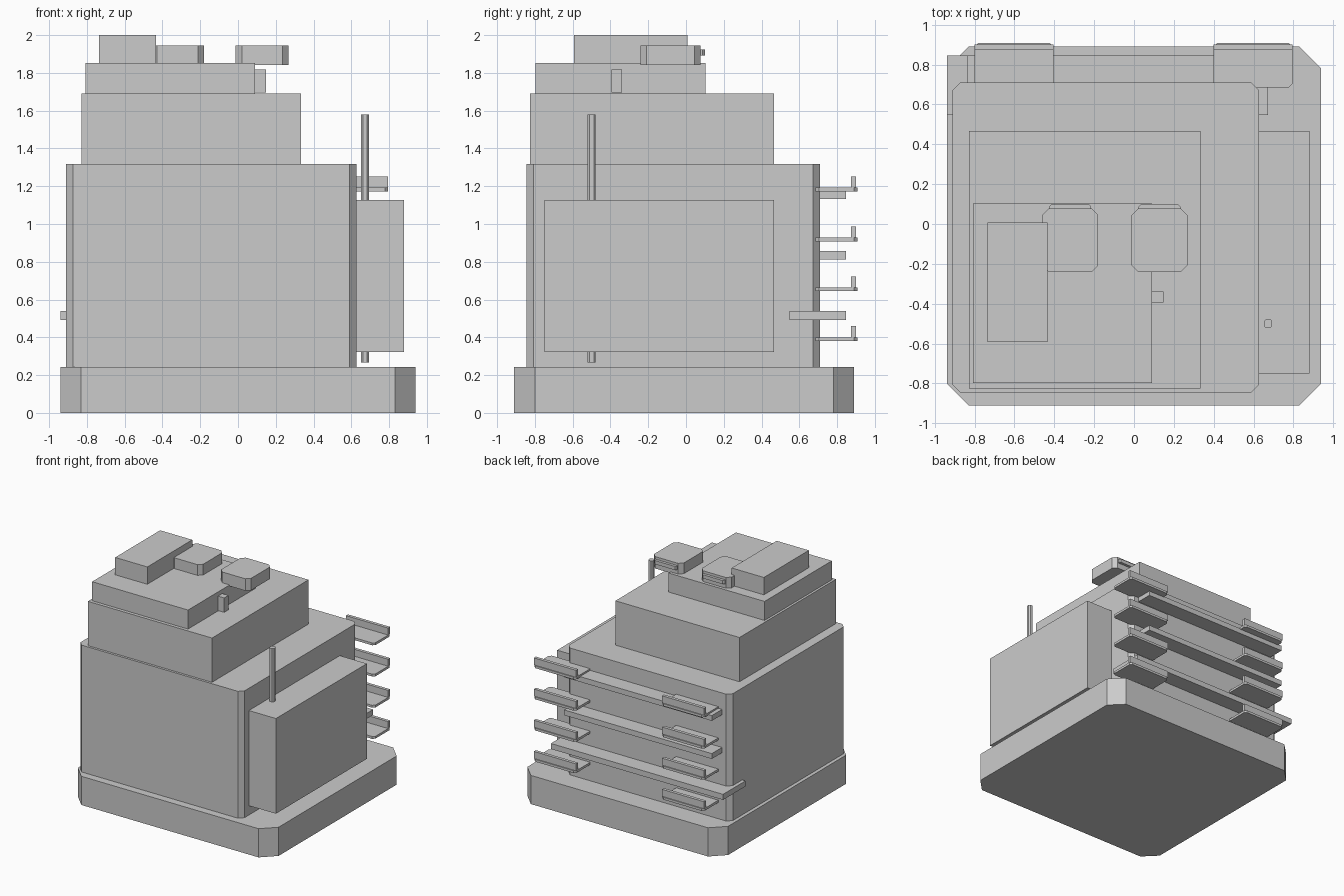
import bpy

cube = bpy.data.objects.get("Cube")
if cube:
    bpy.data.objects.remove(cube, do_unlink=True)

grey = bpy.data.materials.new("plain grey")
grey.use_nodes = True
colour = (0.6, 0.6, 0.6, 1)
grey.diffuse_color = colour
grey.node_tree.nodes["Principled BSDF"].inputs["Base Color"].default_value = colour


def block(name, x, y, z, cut=0.0, corners="all"):
    """Upright block from ranges, with optional cut corners (all or back only)."""
    (x0, x1), (y0, y1), (z0, z1) = x, y, z
    c = cut
    if not c:
        plan = [(x0, y0), (x1, y0), (x1, y1), (x0, y1)]
    else:
        back = [(x1, y1 - c), (x1 - c, y1), (x0 + c, y1), (x0, y1 - c)]
        front = [(x0, y0), (x1, y0)]
        if corners == "all":
            front = [(x0, y0 + c), (x0 + c, y0), (x1 - c, y0), (x1, y0 + c)]
        plan = front + back
    n = len(plan)
    verts = [(px, py, h) for h in (z0, z1) for px, py in plan]
    faces = [tuple(reversed(range(n))), tuple(range(n, 2 * n))]
    faces += [(i, (i + 1) % n, n + (i + 1) % n, n + i) for i in range(n)]
    mesh = bpy.data.meshes.new(name)
    mesh.from_pydata(verts, [], faces)
    mesh.materials.append(grey)
    obj = bpy.data.objects.new(name, mesh)
    bpy.context.collection.objects.link(obj)
    return obj


# Stacked tower
block("base", (-0.94, 0.94), (-0.91, 0.89), (0, 0.243), 0.11)
block("main_body", (-0.91, 0.627), (-0.845, 0.71), (0.243, 1.317), 0.037)
block("upper_tier", (-0.828, 0.334), (-0.825, 0.467), (1.317, 1.692))
block("top_tier", (-0.808, 0.09), (-0.797, 0.103), (1.692, 1.853))
block("roof_box", (-0.735, -0.434), (-0.593, 0.008), (1.853, 2.0))

# Side cabinet and its pole
block("side_cabinet", (0.627, 0.88), (-0.75, 0.467), (0.322, 1.128))
block("pole", (0.652, 0.694), (-0.522, -0.478), (0.267, 1.58), 0.01)
block("roof_bracket", (0.09, 0.147), (-0.395, -0.338), (1.695, 1.817))

# Roof pods with a small tab at the back
for side, left in (("right", -0.46), ("left", -0.012)):
    block(f"pod_{side}", (left, left + 0.28), (-0.24, 0.077), (1.843, 1.944), 0.032)
    block(f"pod_tab_{side}", (left + 0.035, left + 0.245), (0.07, 0.1),
          (1.892, 1.923), 0.012, "back")

# Rails across the back; the lowest wraps round both sides
for i, z in enumerate((1.133, 0.811)):
    block(f"back_rail_{i + 1}", (-0.835, 0.55), (0.7, 0.847), (z, z + 0.045))
block("wrap_rail", (-0.94, 0.672), (0.547, 0.847), (0.492, 0.539))

# Two columns of lipped trays
for side, left in (("right", -0.8), ("left", 0.4)):
    for i in range(4):
        z = 0.38 + 0.264 * i
        block(f"tray_{side}_{i + 1}", (left, left + 0.395), (0.685, 0.908),
              (z, z + 0.02), 0.018)
        block(f"tray_lip_{side}_{i + 1}", (left, left + 0.395), (0.873, 0.9),
              (z + 0.02, z + 0.079))
